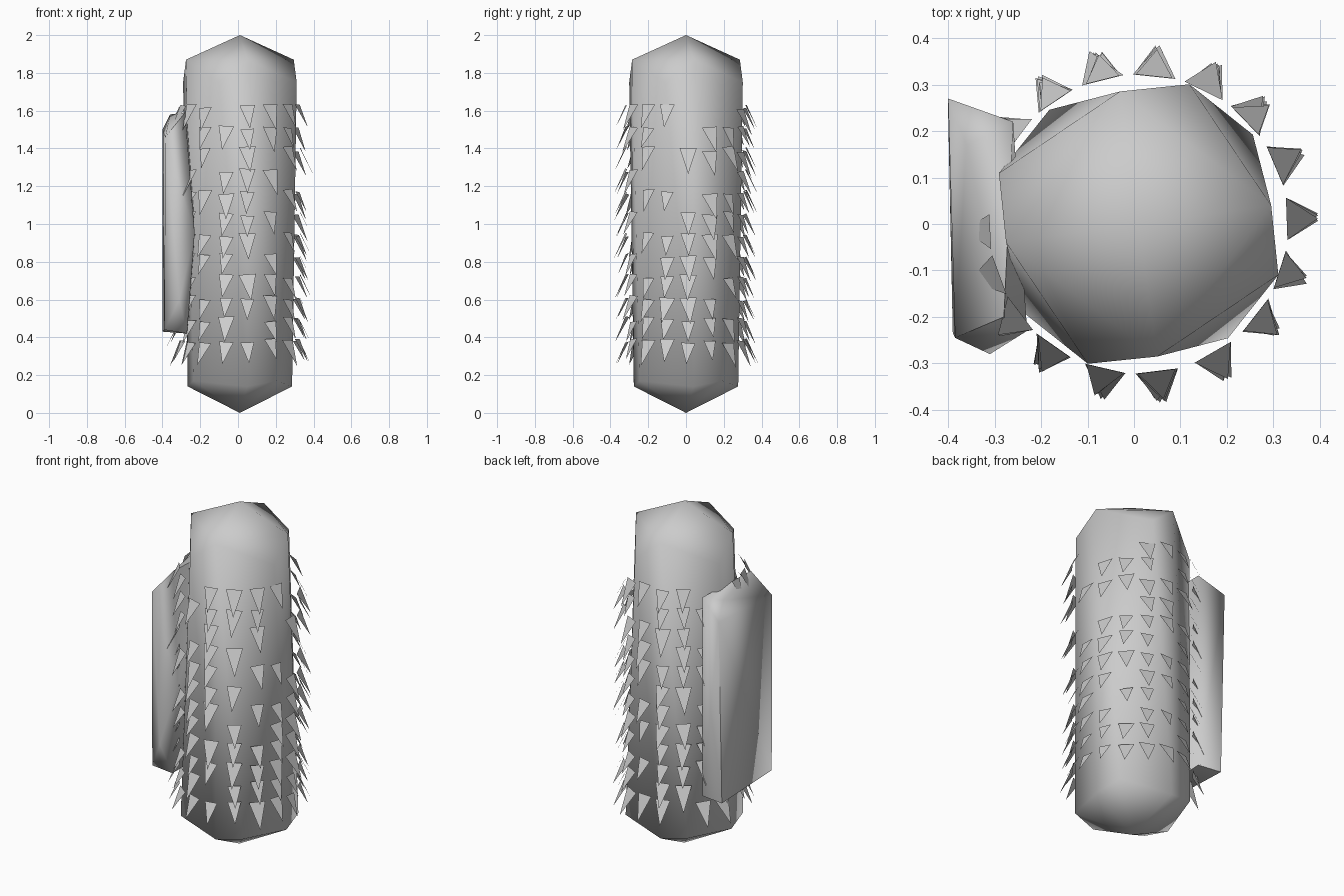
import bpy, bmesh, random
from math import sin, cos, radians
from mathutils import Vector

if "Cube" in bpy.data.objects:
    bpy.data.objects.remove(bpy.data.objects["Cube"])

random.seed(7)


def make_object(name, bm, smooth_angle=None):
    bmesh.ops.recalc_face_normals(bm, faces=bm.faces)
    mesh = bpy.data.meshes.new(name)
    bm.to_mesh(mesh)
    bm.free()
    obj = bpy.data.objects.new(name, mesh)
    bpy.context.collection.objects.link(obj)
    if smooth_angle:
        bpy.ops.object.select_all(action='DESELECT')
        obj.select_set(True)
        bpy.context.view_layer.objects.active = obj
        bpy.ops.object.shade_smooth_by_angle(angle=radians(smooth_angle))
    return obj


def hull_object(name, points, smooth_angle):
    bm = bmesh.new()
    for p in points:
        bm.verts.new(p)
    bmesh.ops.convex_hull(bm, input=bm.verts)
    return make_object(name, bm, smooth_angle)


def polar(r, deg, z, cx=0.01):
    a = radians(deg)
    return Vector((cx + r * cos(a), r * sin(a), z))


# Trunk: column with pointed ends whose alternate corners twist from bottom to top
points = [(0.01, 0, 0), (0.01, 0, 2)]
for q in range(4):
    turn = 90 * q
    points += [polar(0.279, 8 + turn, 0.14), polar(0.312, 38 + turn, 0.17),
               polar(0.288, 8 + turn, 1.87), polar(0.320, 70 + turn, 1.75)]
hull_object("trunk", points, 85)

# Side slab: chipped block against the left of the trunk
hull_object("side_slab", [
    (-0.40, 0.27, 1.50), (-0.26, 0.22, 1.59), (-0.28, -0.20, 1.59),
    (-0.36, 0.17, 1.58), (-0.385, -0.245, 1.46),
    (-0.40, 0.24, 0.43), (-0.26, 0.22, 0.43), (-0.27, -0.22, 0.42),
    (-0.23, -0.23, 0.95), (-0.31, -0.28, 0.60), (-0.39, -0.235, 0.44)], 80)

# Spikes: columns of thin triangles pointing down and out; 1 marks a spike
columns = {
    -125: "111010110111", -103: "010111111111", -83: "111111101101",
    -60: "110101011111", -38: "111010101111", -18: "100010111111",
    2: "001001111111", 23: "011011110111", 44: "011011101011"}
for deg in (64, 84, 104, 124, 143, 163, 183, 200, 217):
    columns[deg] = "".join("1" if random.random() < 0.72 else "0" for _ in range(12))

bm = bmesh.new()
for deg, rows in columns.items():
    for i, mark in enumerate(rows):
        if mark == "0":
            continue
        z = 1.62 - i * 0.1125 + random.uniform(-0.015, 0.015)
        size = random.uniform(0.85, 1.15)
        half = 7.2 * size
        skew = random.uniform(-2, 2)
        tri = [polar(0.322, deg - half, z - 0.002 * skew),
               polar(0.322, deg + half, z + 0.002 * skew),
               polar(0.322 + 0.057 * size, deg + skew, z - 0.122 * size)]
        bm.faces.new([bm.verts.new(p) for p in reversed(tri)])
make_object("spikes", bm)
